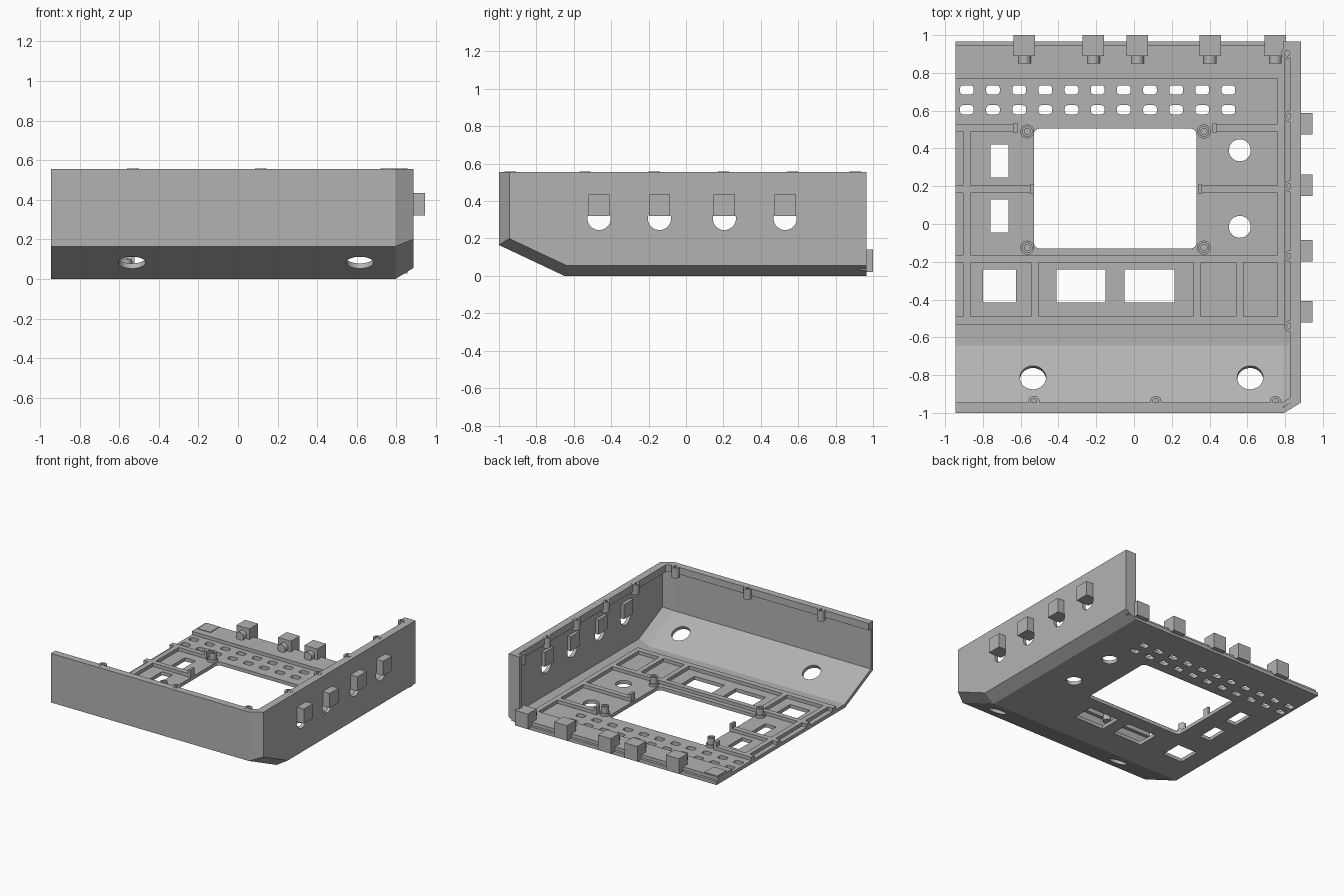
import bpy, bmesh, math
from mathutils import Vector, Matrix

if "Cube" in bpy.data.objects:
    bpy.data.objects.remove(bpy.data.objects["Cube"])

GREY = bpy.data.materials.new("light_grey")
GREY.diffuse_color = (0.45, 0.45, 0.45, 1)
GREY.use_nodes = True
GREY.node_tree.nodes["Principled BSDF"].inputs["Base Color"].default_value = GREY.diffuse_color


def finish(name, bm, smooth=False):
    bmesh.ops.recalc_face_normals(bm, faces=bm.faces[:])
    me = bpy.data.meshes.new(name)
    bm.to_mesh(me)
    bm.free()
    me.materials.append(GREY)
    ob = bpy.data.objects.new(name, me)
    bpy.context.collection.objects.link(ob)
    if smooth:
        bpy.ops.object.select_all(action='DESELECT')
        ob.select_set(True)
        bpy.context.view_layer.objects.active = ob
        bpy.ops.object.shade_smooth_by_angle(angle=math.radians(30))
    return ob


def box(bm, x0, x1, y0, y1, z0, z1):
    m = Matrix.Translation(((x0 + x1) / 2, (y0 + y1) / 2, (z0 + z1) / 2))
    m = m @ Matrix.Diagonal((x1 - x0, y1 - y0, z1 - z0, 1))
    bmesh.ops.create_cube(bm, size=1, matrix=m)


def cyl(bm, center, r, depth, axis=(0, 0, 1), n=32):
    rot = Vector((0, 0, 1)).rotation_difference(Vector(axis)).to_matrix().to_4x4()
    bmesh.ops.create_cone(bm, cap_ends=True, segments=n, radius1=r, radius2=r, depth=depth,
                          matrix=Matrix.Translation(center) @ rot)


def prism(bm, pts, z0, z1):
    face = bm.faces.new([bm.verts.new((x, y, z0)) for x, y in pts])
    ext = bmesh.ops.extrude_face_region(bm, geom=[face])
    bmesh.ops.translate(bm, vec=(0, 0, z1 - z0),
                        verts=[v for v in ext['geom'] if isinstance(v, bmesh.types.BMVert)])


def tube(bm, x, y, z0, z1, r, hole, depth, n=24):
    """Screw boss with a blind hole in its top."""
    rings = []
    for rad, z in ((r, z0), (r, z1), (hole, z1), (hole, z1 - depth)):
        rings.append([bm.verts.new((x + rad * math.cos(a * math.tau / n),
                                    y + rad * math.sin(a * math.tau / n), z)) for a in range(n)])
    for a, b in zip(rings, rings[1:]):
        for i in range(n):
            j = (i + 1) % n
            bm.faces.new((a[i], a[j], b[j], b[i]))
    bm.faces.new(rings[0])
    bm.faces.new(rings[-1])


def rounded(bm, x, y, w, h, r, z0, z1):
    pts = []
    for k, (sx, sy) in enumerate(((1, 1), (-1, 1), (-1, -1), (1, -1))):
        for i in range(5):
            a = (k + i / 4) * math.pi / 2
            pts.append((x + sx * (w / 2 - r) + r * math.cos(a), y + sy * (h / 2 - r) + r * math.sin(a)))
    prism(bm, pts, z0, z1)


def convex(planes, bounds):
    """Box trimmed by planes given as (point, outward normal)."""
    bm = bmesh.new()
    box(bm, *bounds)
    for co, no in planes:
        cut = bmesh.ops.bisect_plane(bm, geom=bm.verts[:] + bm.edges[:] + bm.faces[:],
                                     plane_co=co, plane_no=no, clear_outer=True)
        edges = [e for e in cut['geom_cut'] if isinstance(e, bmesh.types.BMEdge)]
        if edges:
            bmesh.ops.edgeloop_fill(bm, edges=edges)
    return bm


def subtract(ob, cutter):
    mod = ob.modifiers.new("cut", 'BOOLEAN')
    mod.operation, mod.solver, mod.object = 'DIFFERENCE', 'EXACT', cutter
    bpy.context.view_layer.update()
    me = bpy.data.meshes.new_from_object(ob.evaluated_get(bpy.context.evaluated_depsgraph_get()))
    ob.modifiers.clear()
    ob.data = me
    bpy.data.objects.remove(cutter)


# Case shell: trimmed block hollowed by the same shape offset inward
T = 0.028
slope_n = Vector((0, -0.165, -0.35)).normalized()
a, b, c = Vector((.795, -1, .165)), Vector((.795, -.65, 0)), Vector((.885, -.945, .2))
edge_n = (b - a).cross(c - a).normalized()
if edge_n.x < 0:
    edge_n = -edge_n
planes = [(Vector((0, -.65, 0)), slope_n), (a, edge_n),
          (Vector((.795, -1, 0)), Vector((.055, -.09, 0)).normalized()),
          (Vector((.795, 0, 0)), Vector((.055, 0, -.09)).normalized())]
shell = finish("case_shell", convex(planes, (-.945, .885, -1, .965, 0, .555)))
inner = [(p - n * T, n) for p, n in planes]
subtract(shell, finish("cavity", convex(inner, (-1.2, .885 - T, -1 + T, 1.2, T, .8))))

# Openings in the floor, slope and side wall
bm = bmesh.new()
rounded(bm, -.10, .1875, .86, .635, .03, -.1, .1)
for i in range(11):
    for y in (.71, .605):
        rounded(bm, -.885 + i * .1385, y, .072, .048, .016, -.1, .1)
for x0, x1, y0, y1 in ((-.76, -.665, .245, .42), (-.76, -.665, -.045, .13), (-.8, -.625, -.415, -.24),
                       (-.41, -.15, -.415, -.24), (-.05, .215, -.415, -.24)):
    rounded(bm, (x0 + x1) / 2, (y0 + y1) / 2, x1 - x0, y1 - y0, .006, -.1, .1)
for y in (.39, -.015):
    cyl(bm, (.56, y, 0), .058, .2)
for x in (-.535, .615):
    cyl(bm, (x, -.825, .0825), .069, .16, slope_n)
SIDE_Y = (.53, .205, -.142, -.465)
for y in SIDE_Y:
    cyl(bm, (.87, y, .307), .062, .12, (1, 0, 0))
subtract(shell, finish("openings", bm))
bpy.ops.object.select_all(action='DESELECT')
shell.select_set(True)
bpy.context.view_layer.objects.active = shell
bpy.ops.object.shade_smooth_by_angle(angle=math.radians(20))

# Thick rim along the top of the walls
bm = bmesh.new()
k = 1 - T
prism(bm, [(-.945, -k), (.785, -k), (.857, -.93), (.857, .965), (.825, .965), (.825, -.92),
           (.785, -.945), (-.945, -.945)], .50, .555)
finish("wall_rim", bm)

# Rear flange of the side wall
bm = bmesh.new()
box(bm, .79, .857, .93, .965, T, .555)
finish("rear_flange", bm)

# Stiffening ribs and rear ledge on the floor
bm = bmesh.new()
H = .055
for y0, y1, spans in ((-.535, -.49, ((-.945, .8),)), (-.205, -.165, ((-.945, .8),)),
                      (.165, .205, ((-.945, -.53), (.34, .8))),
                      (.49, .53, ((-.945, -.62), (.42, .8))), (.77, .945, ((-.945, .8),))):
    for x0, x1 in spans:
        box(bm, x0, x1, y0, y1, T - .005, H)
for x0, x1, y0, y1 in ((-.905, -.865, -.49, -.205), (-.905, -.865, -.165, .165),
                       (-.905, -.865, .205, .49), (-.545, -.505, -.49, -.205),
                       (.315, .355, -.49, -.205), (.54, .58, -.49, -.205), (.76, .8, -.49, -.205),
                       (.76, .8, -.165, .165), (.76, .8, .205, .49), (.76, .8, .53, .77)):
    box(bm, x0, x1, y0, y1, T - .005, H)
finish("floor_ribs", bm)

# Raised corner pad on the rear ledge
bm = bmesh.new()
box(bm, -.935, -.82, .825, .94, .05, .06)
finish("corner_pad", bm)

# Small upright clips at the rib ends
bm = bmesh.new()
for x0, x1, y0, y1 in ((-.64, -.615, .485, .532), (.415, .438, .485, .532),
                       (-.55, -.53, .16, .21), (.338, .36, .16, .21)):
    box(bm, x0, x1, y0, y1, T - .005, .09)
finish("rib_clips", bm)

# Screen mounting posts
bm = bmesh.new()
for x in (-.565, .37):
    for y in (.49, -.125):
        tube(bm, x, y, T - .005, .05, .037, .022, .01)
        tube(bm, x, y, T, .10, .028, .016, .04)
finish("screen_posts", bm, True)

# Screw bosses hanging from the rim
bm = bmesh.new()
for x, y in ((.825, .57), (.825, .2), (.825, -.17), (.825, -.54), (.81, .905),
             (-.53, -.94), (.115, -.94), (.75, -.94)):
    tube(bm, x, y, .475, .557, .03, .015, .05)
finish("rim_bosses", bm, True)

# Side sockets through the right wall
bm = bmesh.new()
for y in SIDE_Y:
    box(bm, .83, .945, y - .057, y + .057, .32, .435)
finish("side_sockets", bm)

# Rear sockets with round necks
bm = bmesh.new()
necks = bmesh.new()
for x in (-.58, -.215, .018, .403, .748):
    box(bm, x - .057, x + .057, .89, 1.0, .02, .14)
    cyl(necks, (x, .872, .08), .034, .045, (0, 1, 0))
finish("rear_sockets", bm)
finish("socket_necks", necks, True)
